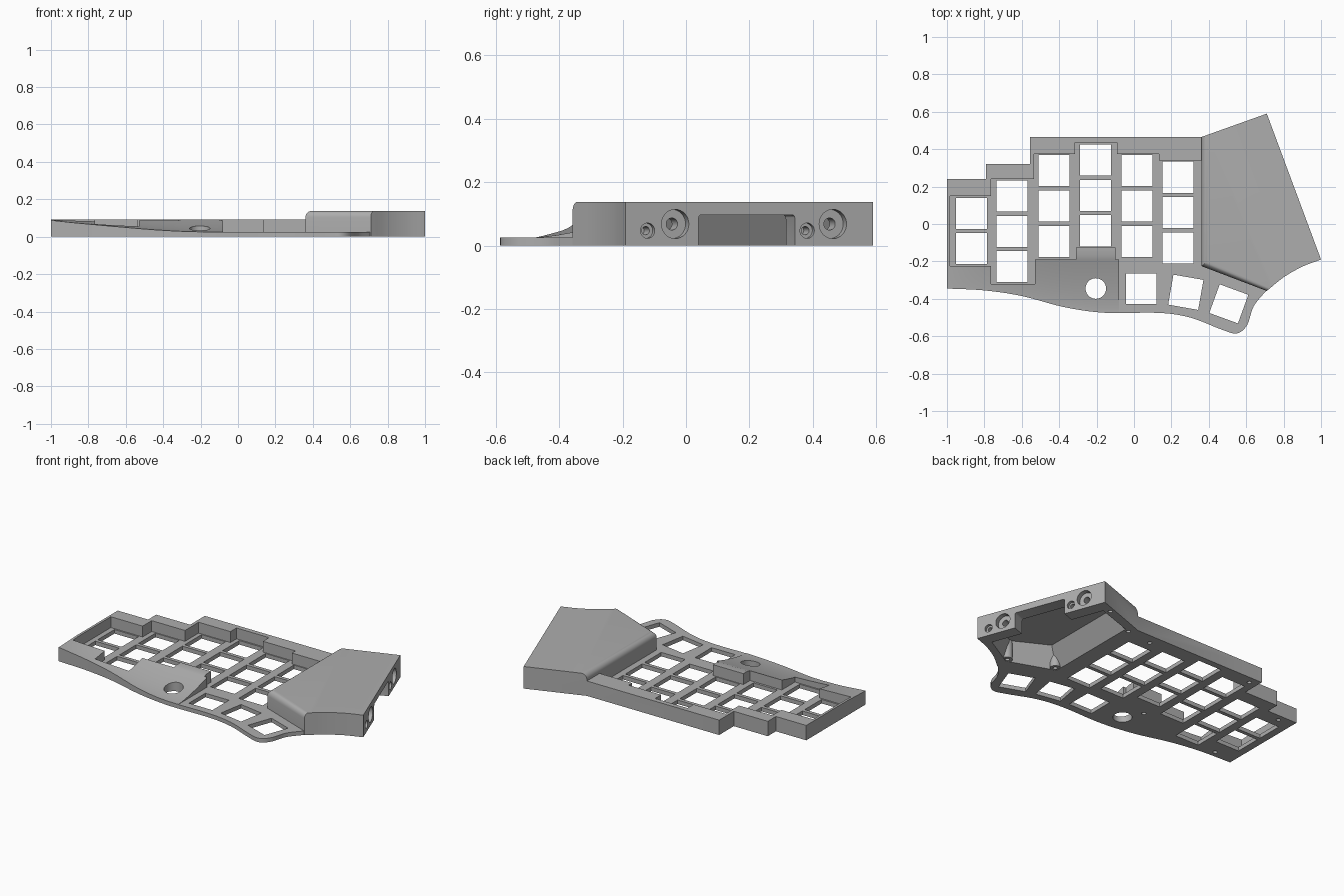
import bpy, bmesh, math
from mathutils import Vector, Matrix

old = bpy.data.objects.get("Cube")
if old:
    bpy.data.objects.remove(old, do_unlink=True)

PLATE, WALL, POD = 0.025, 0.093, 0.138
grey = bpy.data.materials.new("plain_grey")
grey.use_nodes = True
grey.diffuse_color = (0.42, 0.42, 0.42, 1)
grey.node_tree.nodes["Principled BSDF"].inputs["Base Color"].default_value = (0.42, 0.42, 0.42, 1)


def finish(bm, name):
    bmesh.ops.recalc_face_normals(bm, faces=bm.faces)
    me = bpy.data.meshes.new(name)
    bm.to_mesh(me)
    bm.free()
    me.materials.append(grey)
    ob = bpy.data.objects.new(name, me)
    bpy.context.collection.objects.link(ob)
    return ob


def prism(bm, pts, z0, z1, top=None):
    """Closed solid between a lower and an upper outline."""
    lo = [bm.verts.new((x, y, z0)) for x, y in pts]
    hi = [bm.verts.new((x, y, z1)) for x, y in (top or pts)]
    bm.faces.new(lo)
    bm.faces.new(hi)
    for i in range(len(pts)):
        j = (i + 1) % len(pts)
        bm.faces.new((lo[i], lo[j], hi[j], hi[i]))
    return lo, hi


def circle(x, y, r, n=32):
    return [(x + r * math.cos(math.tau * i / n), y + r * math.sin(math.tau * i / n)) for i in range(n)]


def square(x, y, size, deg=0):
    a = math.radians(deg + 45)
    r = size / math.sqrt(2)
    return [(x + r * math.cos(a + k * math.pi / 2), y + r * math.sin(a + k * math.pi / 2)) for k in range(4)]


def spline(pts, n=5):
    """Smooth path through the points."""
    p = [Vector(q) for q in pts]
    p = [2 * p[0] - p[1]] + p + [2 * p[-1] - p[-2]]
    out = []
    for a, b, c, d in zip(p, p[1:], p[2:], p[3:]):
        for k in range(n):
            t = k / n
            q = 0.5 * (2 * b + (c - a) * t + (2 * a - 5 * b + 4 * c - d) * t * t + (3 * b - a - 3 * c + d) * t ** 3)
            out.append((q.x, q.y))
    return out + [tuple(p[-2])]


def combine(target, tool, op):
    tool.hide_render = True
    mod = target.modifiers.new("cut", "BOOLEAN")
    mod.operation, mod.solver, mod.object = op, "EXACT", tool
    bpy.context.view_layer.objects.active = target
    bpy.ops.object.modifier_apply(modifier=mod.name)
    bpy.data.objects.remove(tool, do_unlink=True)


# Case body with a stepped back and a flowing front edge
front = spline([(0.71, -0.353), (0.64, -0.44), (0.605, -0.54), (0.55, -0.585), (0.47, -0.565), (0.3, -0.5),
                (0.13, -0.475), (-0.15, -0.475), (-0.37, -0.445), (-0.6, -0.385), (-0.8, -0.355), (-1, -0.345)])
back = [(-1, 0.24), (-0.79, 0.24), (-0.79, 0.32), (-0.555, 0.32), (-0.555, 0.465), (0.36, 0.465),
        (0.45, 0.465), (0.6, -0.1), (0.69, -0.33)]
bm = bmesh.new()
prism(bm, front + back, 0, 0.2)
body = finish(bm, "keyboard_case")


# Upper surface: level walls, palm area falling to the front right
def height(x, y):
    u = min(max((-0.2 - x) / 0.8, 0), 1)
    low = 0.026 + 0.062 * u ** 1.5
    edge = -0.475 + 0.13 * u
    s = min(max((y - edge) / (-0.17 - edge), 0), 1)
    return low + (WALL - low) * s ** 1.5


xs = [-1.03] + [-0.98 + 0.06 * i for i in range(14)] + [1.1]
ys = [-0.7] + [-0.49 + 0.02 * i for i in range(17)] + [0.7]
bm = bmesh.new()
top = [[bm.verts.new((x, y, height(x, y))) for y in ys] for x in xs]
for a, b in zip(top, top[1:]):
    for j in range(len(ys) - 1):
        bm.faces.new((a[j], b[j], b[j + 1], a[j + 1]))
rim = [e for e in bm.edges if e.is_boundary]
res = bmesh.ops.extrude_edge_only(bm, edges=rim)["geom"]
for v in res:
    if isinstance(v, bmesh.types.BMVert):
        v.co.z = -0.1
bmesh.ops.contextual_create(bm, geom=[e for e in bm.edges if e.is_boundary])
combine(body, finish(bm, "height_tool"), "INTERSECT")

# Key well, stepped to follow the staggered columns
well = [(-0.985, 0.15), (-0.765, 0.15), (-0.765, 0.24), (-0.535, 0.24), (-0.535, 0.375), (-0.315, 0.375),
        (-0.315, 0.435), (-0.09, 0.435), (-0.09, 0.375), (0.135, 0.375), (0.135, 0.34), (1.2, 0.34),
        (1.2, -0.8), (-0.08, -0.8), (-0.08, -0.19), (-0.1, -0.19), (-0.1, -0.125), (-0.31, -0.125),
        (-0.31, -0.19), (-0.53, -0.19), (-0.53, -0.32), (-0.765, -0.32), (-0.765, -0.225), (-0.985, -0.225)]
bm = bmesh.new()
prism(bm, well, PLATE, 0.3)
combine(body, finish(bm, "well_tool"), "DIFFERENCE")

# Raised side housing with rounded left and front top edges
pod = [(0.36, 0.465), (0.71, 0.59)] + spline([(1, -0.19), (0.9, -0.228), (0.8, -0.285), (0.71, -0.358)]) + [(0.36, -0.225)]
bm = bmesh.new()
lo, hi = prism(bm, pod, 0, POD)
soft = [bm.edges.get((hi[-1], hi[0])), bm.edges.get((hi[-2], hi[-1]))]
bmesh.ops.bevel(bm, geom=soft, offset=0.035, segments=6, profile=0.5, affect="EDGES")
combine(body, finish(bm, "pod_tool"), "UNION")

# Hollow underside of the housing with sloping inner walls
mouth = [(0.42, 0.43), (0.655, 0.51), (0.91, -0.17), (0.71, -0.285), (0.42, -0.18)]
ceiling = [(0.5, 0.41), (0.655, 0.50), (0.90, -0.16), (0.71, -0.24), (0.5, -0.13)]
bm = bmesh.new()
prism(bm, mouth, -0.005, 0.115, ceiling)
combine(body, finish(bm, "cavity_tool"), "DIFFERENCE")

# Screw posts in the cavity corners
posts = [(0.445, -0.165), (0.715, -0.265)]
bm = bmesh.new()
for x, y in posts:
    prism(bm, circle(x, y, 0.03, 20), 0.001, 0.12)
combine(body, finish(bm, "post_tool"), "UNION")

# Key openings, round opening and blind screw holes
columns = [(-0.87, 0.057, 2), (-0.652, 0.15, 3), (-0.427, 0.285, 3),
           (-0.206, 0.342, 3), (0.016, 0.285, 3), (0.236, 0.25, 3)]
bm = bmesh.new()
for x, y, count in columns:
    for k in range(count):
        prism(bm, square(x, y - 0.189 * k, 0.166), -0.1, 0.3)
for x, y, deg in [(0.04, -0.345, 0), (0.277, -0.365, -10), (0.507, -0.427, -20)]:
    prism(bm, square(x, y, 0.163, deg), -0.1, 0.3)
prism(bm, circle(-0.204, -0.345, 0.055, 40), -0.1, 0.3)
screws = [(-0.86, -0.31), (-0.27, -0.235), (-0.9, 0.2), (-0.5, 0.42), (0.22, 0.4), (0.395, 0.42), (0.62, 0.53)]
for x, y in screws + posts:
    prism(bm, circle(x, y, 0.013, 16), -0.1, 0.02)
combine(body, finish(bm, "opening_tool"), "DIFFERENCE")

# End wall: cable notch, counterbored holes and small screw holes
along = Vector((-0.29, 0.78, 0)).normalized()
inward = Vector((-0.78, -0.29, 0)).normalized()


def wall_point(y, z):
    return Vector((1 - (y + 0.19) * 0.29 / 0.78, y, z))


def bore(bm, y, z, r, depth):
    m = Matrix.Translation(wall_point(y, z) + inward * (depth - 0.05) / 2) @ inward.to_track_quat("Z", "Y").to_matrix().to_4x4()
    bmesh.ops.create_cone(bm, cap_ends=True, segments=32, radius1=r, radius2=r, depth=depth + 0.05, matrix=m)


bm = bmesh.new()
ends = [wall_point(0.04, 0), wall_point(0.343, 0)]
quad = [ends[0] - inward * 0.05, ends[1] - inward * 0.05, ends[1] + inward * 0.13, ends[0] + inward * 0.13]
lo, hi = prism(bm, [(p.x, p.y) for p in quad], -0.05, 0.097)
sides = [bm.edges.get((hi[0], hi[3])), bm.edges.get((hi[1], hi[2]))]
bmesh.ops.bevel(bm, geom=sides, offset=0.01, segments=3, profile=0.5, affect="EDGES")
combine(body, finish(bm, "notch_tool"), "DIFFERENCE")

for wide, thin, deep in [(0.046, 0.024, 0.03), (0.019, 0.013, 0.11)]:
    bm = bmesh.new()
    for y in (-0.034, 0.463):
        bore(bm, y, 0.068, wide, deep)
    for y in (-0.121, 0.382):
        bore(bm, y, 0.047, thin, deep * 0.6)
    combine(body, finish(bm, "bore_tool"), "DIFFERENCE")

# Shading
bpy.ops.object.select_all(action="DESELECT")
body.select_set(True)
bpy.context.view_layer.objects.active = body
bpy.ops.object.shade_smooth_by_angle(angle=math.radians(25))
